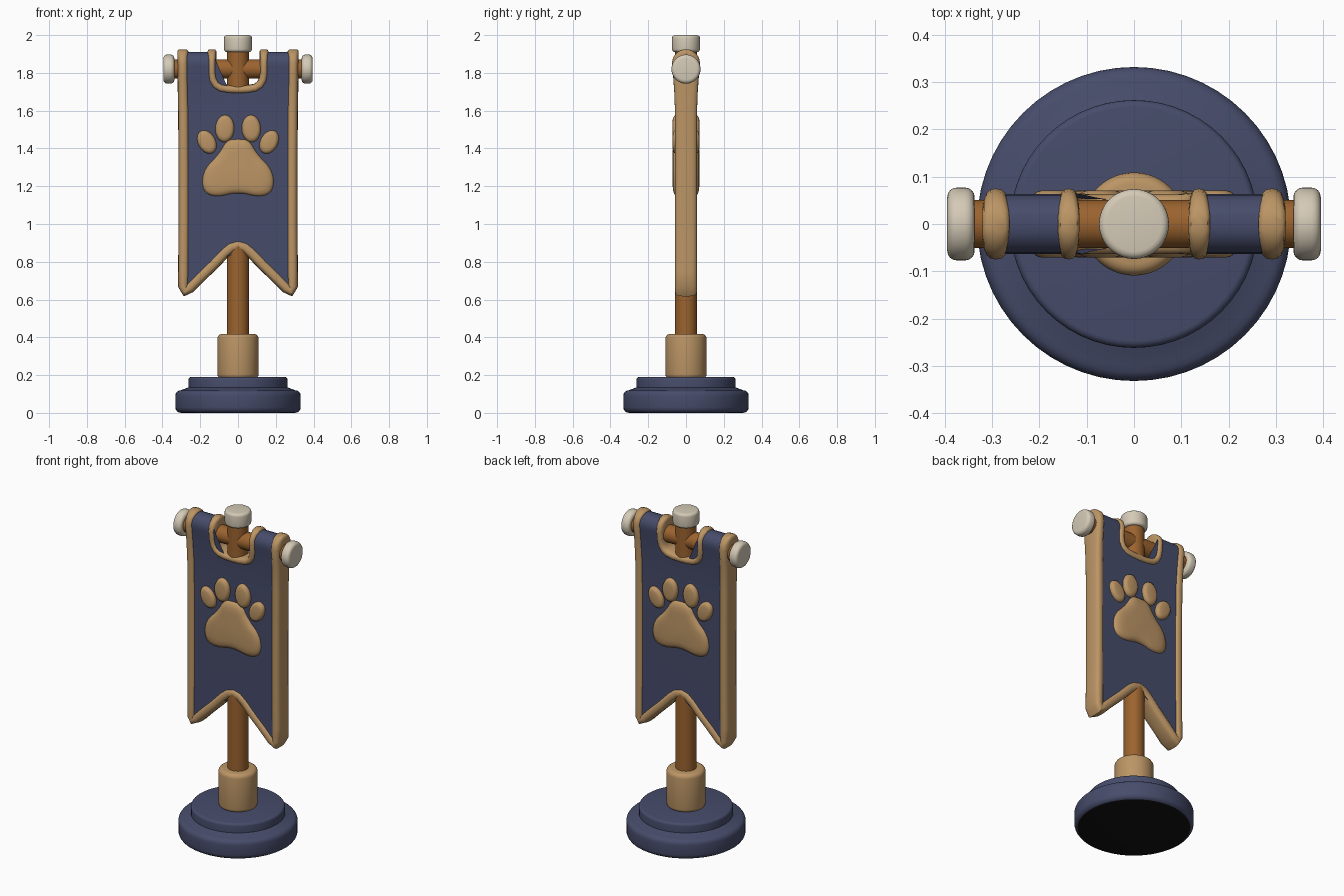
import bpy, bmesh, math
from mathutils import Vector, Matrix

if "Cube" in bpy.data.objects:
    bpy.data.objects.remove(bpy.data.objects["Cube"])


def material(name, rgb):
    m = bpy.data.materials.new(name)
    m.diffuse_color = (*rgb, 1)
    m.use_nodes = True
    m.node_tree.nodes["Principled BSDF"].inputs["Base Color"].default_value = m.diffuse_color
    return m


NAVY = material("navy", (0.062, 0.072, 0.145))
TAN = material("tan", (0.50, 0.30, 0.13))
BROWN = material("brown wood", (0.33, 0.125, 0.028))
CREAM = material("cream", (0.66, 0.59, 0.47))
BLACK = material("black", (0.006, 0.006, 0.006))


def finish(bm, name, mat, angle=40):
    bmesh.ops.recalc_face_normals(bm, faces=bm.faces)
    for f in bm.faces:
        f.smooth = True
    me = bpy.data.meshes.new(name)
    bm.to_mesh(me)
    bm.free()
    me.set_sharp_from_angle(angle=math.radians(angle))
    me.materials.append(mat)
    ob = bpy.data.objects.new(name, me)
    bpy.context.collection.objects.link(ob)
    return ob


def loft(bm, rings):
    """Bridge a list of equal-length point rings and cap both ends."""
    vs = [[bm.verts.new(p) for p in r] for r in rings]
    n = len(vs[0])
    for a, b in zip(vs, vs[1:]):
        for i in range(n):
            bm.faces.new((a[i], a[(i + 1) % n], b[(i + 1) % n], b[i]))
    bm.faces.new(vs[0])
    bm.faces.new(vs[-1])


def lathe(name, profile, mat, matrix=Matrix(), n=48):
    bm = bmesh.new()
    loft(bm, [[matrix @ Vector((r * math.cos(2 * math.pi * i / n),
                                r * math.sin(2 * math.pi * i / n), z))
               for i in range(n)] for r, z in profile])
    return finish(bm, name, mat)


def rounded(r, z0, z1, b):
    """Cylinder profile with rounded rims."""
    arc = [math.radians(a) for a in (0, 22.5, 45, 67.5, 90)]
    low = [(r - b + b * math.sin(a), z0 + b - b * math.cos(a)) for a in arc]
    return low + [(x, z0 + z1 - z) for x, z in reversed(low)]


# Stepped base with a black underside
base = lathe("base", rounded(0.332, 0, 0.12, 0.03) + rounded(0.262, 0.12, 0.19, 0.015)[4:], NAVY, n=56)
base.data.materials.append(BLACK)
for p in base.data.polygons:
    if p.normal.z < -0.9 and p.center.z < 0.01:
        p.material_index = 1

# Collar, pole, finial
lathe("collar", rounded(0.109, 0.18, 0.418, 0.025), TAN)
lathe("lower_pole", [(0.058, 0.4), (0.058, 0.885)], BROWN, n=32)
lathe("upper_pole", [(0.058, 1.72), (0.058, 1.93)], BROWN, n=32)
lathe("pole_cap", rounded(0.074, 1.91, 2.0, 0.016), CREAM)

# Crossbar and its end knobs
for side, label in ((1, "right"), (-1, "left")):
    turn = Matrix.Translation((0, 0, 1.82)) @ Matrix.Rotation(side * math.pi / 2, 4, 'Y')
    lathe(label + "_knob", rounded(0.077, 0.337, 0.395, 0.02), CREAM, turn)
    if side == 1:
        lathe("crossbar", [(0.051, -0.35), (0.051, 0.35)], BROWN, turn, 32)


# Banner half-thickness: thin below, rounded over the crossbar on top
def depth(z, inset=0.0):
    if z > 1.85:
        return math.sqrt(max((0.075 - inset) ** 2 - (z - 1.85) ** 2, 0.00002))
    t = min(max((z - 1.55) / 0.3, 0), 1)
    return 0.058 + 0.017 * t * t - inset


def mirrored(half):
    """Complete a left-half path that ends on the centre line."""
    return half + [(-x, z) for x, z in reversed(half[:-1])]


CROWN = (1.923, 1.915, 1.90, 1.88, 1.85)
SIDE = [(-0.291, 1.78), (-0.29, 1.7), (-0.288, 1.6), (-0.286, 1.3), (-0.286, 1.0),
        (-0.288, 0.75), (-0.289, 0.67), (-0.28, 0.645), (-0.255, 0.662), (-0.2, 0.718),
        (-0.13, 0.785), (-0.07, 0.848), (-0.035, 0.876), (0, 0.886)]
NOTCH = [(-0.138, 1.80), (-0.133, 1.765), (-0.118, 1.737), (-0.092, 1.72),
         (-0.05, 1.713), (0, 1.711)]


def trim(name, path, w):
    """Sweep a rounded section along a path in the xz plane."""
    bm = bmesh.new()
    rings = []
    for i, (x, z) in enumerate(path):
        a, b = path[max(i - 1, 0)], path[min(i + 1, len(path) - 1)]
        t = Vector((b[0] - a[0], b[1] - a[1])).normalized()
        ww = w * (0.75 if z > 1.92 else 1)
        ring = []
        for k in range(20):
            c, s = math.cos(k * math.pi / 10), math.sin(k * math.pi / 10)
            u = math.copysign(abs(c) ** 0.75, c) * ww
            v = math.copysign(abs(s) ** 0.6, s) * depth(z)
            ring.append((x - t.y * u, v, z + t.x * u))
        rings.append(ring)
    loft(bm, rings)
    finish(bm, name, TAN, 50)


trim("banner_border", mirrored([(-0.292, z) for z in CROWN] + SIDE), 0.029)
trim("notch_border", mirrored([(-0.138, z) for z in CROWN] + NOTCH), 0.023)

# Cloth: filled outline, sliced by height so it can swell at the top
bm = bmesh.new()
outline = mirrored([(-0.291, 1.911)] + SIDE) + mirrored([(-0.138, 1.911)] + NOTCH)[::-1]
bm.faces.new([bm.verts.new((x, 0, z)) for x, z in outline])
bmesh.ops.triangulate(bm, faces=bm.faces)
for z in (1.55, 1.62, 1.68, 1.74, 1.79, 1.83, 1.85, 1.87, 1.885, 1.895, 1.904):
    bmesh.ops.bisect_plane(bm, geom=bm.verts[:] + bm.edges[:] + bm.faces[:],
                           plane_co=(0, 0, z), plane_no=(0, 0, 1))
front = bm.verts[:]
geo = bmesh.ops.extrude_face_region(bm, geom=bm.faces[:], use_keep_orig=True)
for v in front:
    v.co.y = -depth(v.co.z, 0.012)
for v in geo["geom"]:
    if isinstance(v, bmesh.types.BMVert):
        v.co.y = depth(v.co.z, 0.012)
finish(bm, "banner_cloth", NAVY)


# Paw emblem: pillowy pads showing on both faces
def pad(name, pts, cx, cz):
    bm = bmesh.new()
    prof = [(0.6, 0.071), (0.8, 0.068), (0.93, 0.062), (1, 0.052)]
    prof = [(s, -y) for s, y in prof] + [(s, y) for s, y in reversed(prof)]
    loft(bm, [[(cx + x * s, y, cz + z * s) for x, z in pts] for s, y in prof])
    finish(bm, name, TAN, 60)


def smooth_loop(pts, rounds=3):
    for _ in range(rounds):
        pts = [(a[0] * k + b[0] * (1 - k), a[1] * k + b[1] * (1 - k))
               for a, b in zip(pts, pts[1:] + pts[:1]) for k in (0.75, 0.25)]
    return pts


half = [(0, 0.165), (-0.06, 0.16), (-0.10, 0.085), (-0.185, 0.0), (-0.19, -0.11),
        (-0.12, -0.145), (0, -0.115)]
pad("paw_main_pad", smooth_loop(half + [(-x, z) for x, z in half[-2:0:-1]]), 0, 1.285)

for side, label in ((1, "right"), (-1, "left")):
    for part, cx, cz, rx, rz, tilt in (("inner", 0.07, 1.505, 0.05, 0.072, 0.05),
                                       ("outer", 0.165, 1.434, 0.046, 0.066, 0.5)):
        c, s = math.cos(tilt * side), math.sin(tilt * side)
        ell = [(rx * math.cos(a), rz * math.sin(a)) for a in
               (k * math.pi / 14 for k in range(28))]
        if part == "inner":
            c, s = math.cos(tilt * side), -math.sin(tilt * side)
        pad(f"paw_{label}_{part}_toe", [(x * c + z * s, z * c - x * s) for x, z in ell],
            side * cx, cz)
